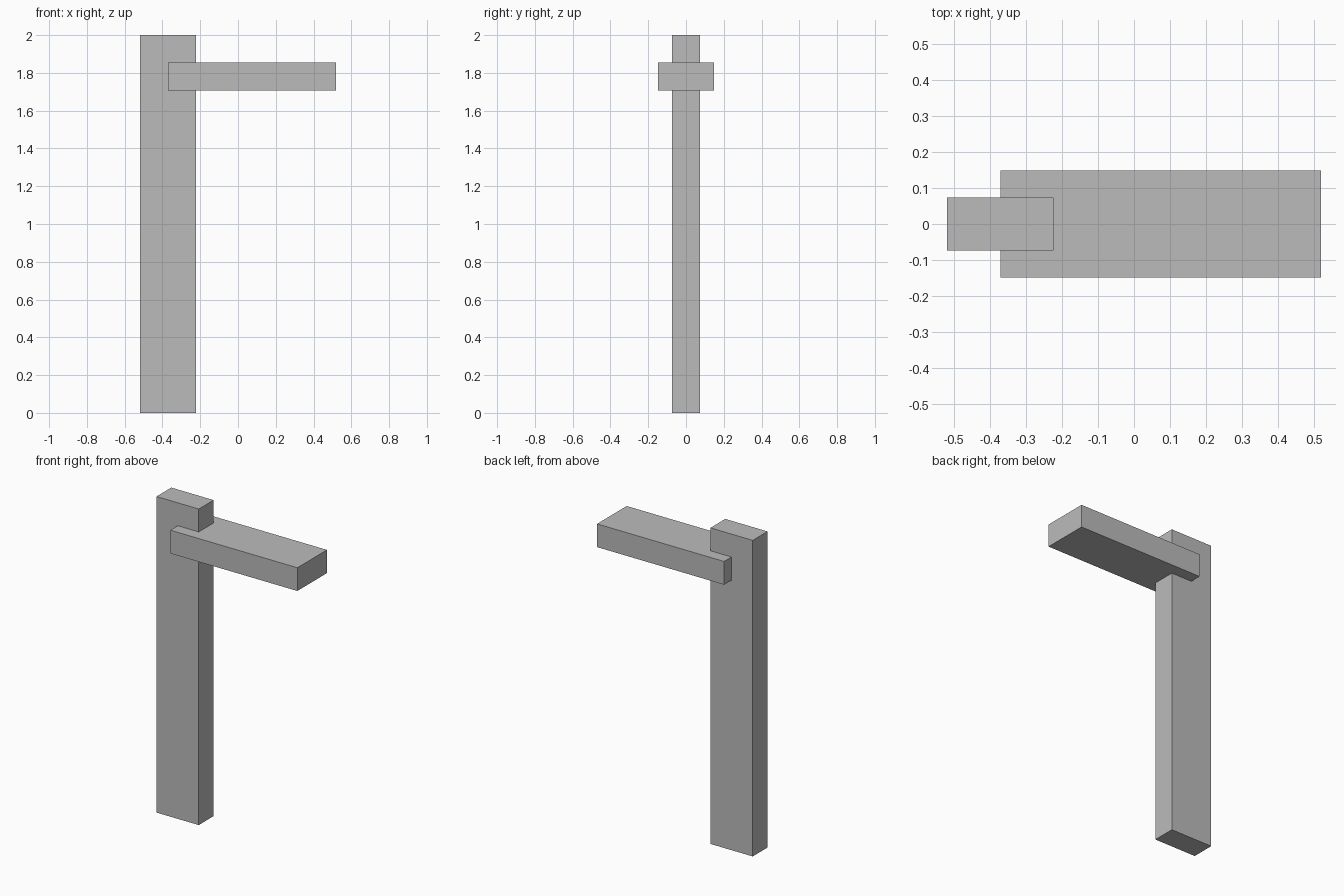
import bpy

cube = bpy.data.objects.get("Cube")
if cube:
    bpy.data.objects.remove(cube, do_unlink=True)

# Single grey finish
grey = bpy.data.materials.new("plain_grey")
grey.use_nodes = True
colour = (0.5, 0.5, 0.5, 1)
grey.diffuse_color = colour
grey.node_tree.nodes["Principled BSDF"].inputs["Base Color"].default_value = colour


def box(name, low, high):
    """Flat-sided box spanning two opposite corners."""
    centre = [(a + b) / 2 for a, b in zip(low, high)]
    bpy.ops.mesh.primitive_cube_add(size=1, location=centre)
    part = bpy.context.object
    part.name = part.data.name = name
    part.scale = [b - a for a, b in zip(low, high)]
    bpy.ops.object.transform_apply(location=False, rotation=False, scale=True)
    part.data.materials.append(grey)
    return part


# Upright post
box("post", (-0.519, -0.074, 0), (-0.223, 0.074, 2))

# Horizontal arm wrapped around the post near its top
box("arm", (-0.37, -0.148, 1.708), (0.519, 0.148, 1.855))
